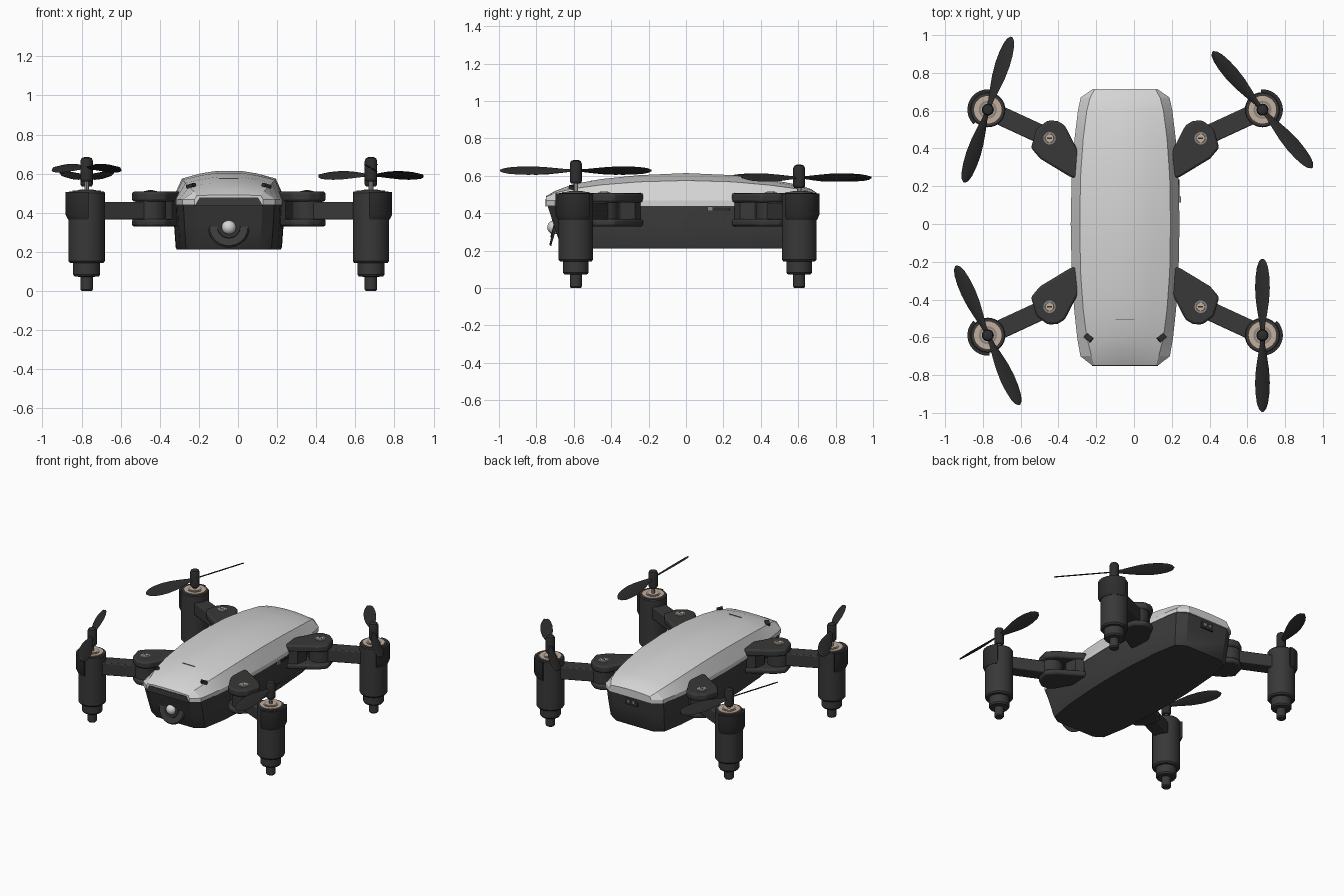
import bpy, bmesh, math
from mathutils import Vector, Matrix

if "Cube" in bpy.data.objects:
    bpy.data.objects.remove(bpy.data.objects["Cube"])

CX, CY = -0.047, 0.008          # centre of the airframe


def material(name, r, g, b):
    m = bpy.data.materials.new(name)
    m.diffuse_color = (r, g, b, 1)
    m.use_nodes = True
    m.node_tree.nodes["Principled BSDF"].inputs["Base Color"].default_value = m.diffuse_color
    return m


LIGHT = material("light_grey_shell", 0.66, 0.66, 0.66)
BODY = material("charcoal_body", 0.045, 0.045, 0.045)
ARM = material("dark_grey_arm", 0.04, 0.04, 0.04)
BLACK = material("black_rotor", 0.026, 0.026, 0.026)
TAN = material("tan_metal", 0.55, 0.42, 0.32)
GREY = material("mid_grey_metal", 0.25, 0.25, 0.25)


def finish(name, bm, mat, angle=30):
    bmesh.ops.recalc_face_normals(bm, faces=bm.faces)
    me = bpy.data.meshes.new(name)
    bm.to_mesh(me)
    bm.free()
    ob = bpy.data.objects.new(name, me)
    bpy.context.collection.objects.link(ob)
    me.materials.append(mat)
    bpy.ops.object.select_all(action='DESELECT')
    bpy.context.view_layer.objects.active = ob
    ob.select_set(True)
    bpy.ops.object.shade_smooth_by_angle(angle=math.radians(angle))
    return ob


def loft(name, rings, mat, angle=30):
    """Skin closed rings of equal length and cap both ends."""
    bm = bmesh.new()
    vs = [[bm.verts.new(p) for p in r] for r in rings]
    n = len(rings[0])
    for a, b in zip(vs, vs[1:]):
        for i in range(n):
            j = (i + 1) % n
            bm.faces.new((a[i], a[j], b[j], b[i]))
    bm.faces.new(vs[0])
    bm.faces.new(vs[-1])
    return finish(name, bm, mat, angle)


def prism(name, pts, z0, z1, mat, bevel=0.0):
    ob = loft(name, [[(x, y, z) for x, y in pts] for z in (z0, z1)], mat)
    if bevel:
        m = ob.modifiers.new("bevel", 'BEVEL')
        m.width, m.segments, m.limit_method = bevel, 2, 'ANGLE'
    return ob


def turned(name, x, y, profile, mat, n=32):
    """Turned part from (radius, height) pairs."""
    ring = [(math.cos(math.tau * i / n), math.sin(math.tau * i / n)) for i in range(n)]
    return loft(name, [[(x + r * c, y + r * s, z) for c, s in ring] for r, z in profile], mat)


def box(name, loc, size, mat, rot=None):
    bm = bmesh.new()
    bmesh.ops.create_cube(bm, size=1)
    bm.transform(Matrix.Translation(loc) @ (rot or Matrix()) @ Matrix.Diagonal((*size, 1)))
    return finish(name, bm, mat)


# Plan outline of the fuselage: (y, half width)
PLAN = [(-0.745, 0.175), (-0.70, 0.235), (-0.5, 0.266), (-0.2, 0.285), (0.0, 0.288),
        (0.2, 0.285), (0.5, 0.264), (0.67, 0.235), (0.715, 0.17)]


def hull_ring(z, front, back, narrow):
    s = [(w - narrow, y * (front if y < 0 else back)) for y, w in PLAN]
    return [(CX + w, y, z) for w, y in s] + [(CX - w, y, z) for w, y in reversed(s)]


# Lower hull with sloping ends
loft("lower_hull", [hull_ring(0.212, 0.89, 0.93, 0.022), hull_ring(0.225, 0.90, 0.94, 0.016),
                    hull_ring(0.34, 0.95, 0.965, 0.008), hull_ring(0.442, 0.995, 0.985, 0.003)], BODY)

# Crowned upper shell: y, half width, shoulder half width, shoulder z, crown z
SHELL = [(-0.748, 0.175, 0.165, 0.487, 0.492), (-0.70, 0.237, 0.178, 0.508, 0.52),
         (-0.6, 0.254, 0.203, 0.532, 0.558), (-0.45, 0.27, 0.222, 0.552, 0.585),
         (-0.25, 0.283, 0.236, 0.568, 0.606), (0.0, 0.288, 0.24, 0.575, 0.617),
         (0.25, 0.283, 0.236, 0.568, 0.606), (0.45, 0.268, 0.222, 0.55, 0.583),
         (0.6, 0.25, 0.203, 0.53, 0.553), (0.67, 0.235, 0.185, 0.513, 0.53),
         (0.715, 0.17, 0.16, 0.49, 0.498)]
rings = []
for y, w, ws, zs, zc in SHELL:
    half = [(w, 0.44), (w, 0.468), (ws, zs), (ws * 0.6, zs + (zc - zs) * 0.62),
            (ws * 0.25, zs + (zc - zs) * 0.94)]
    rings.append([(CX + x, y, z) for x, z in half] + [(CX - x, y, z) for x, z in reversed(half)])
loft("upper_shell", rings, LIGHT, 20)

# Nose: dark brow plate, camera recess and lens
loft("nose_plate", [[(CX + x, y, z) for x, z in
                     ((-0.175, 0.435), (0.175, 0.435), (0.15, 0.477), (-0.15, 0.477))]
                    for y in (-0.752, -0.745)], BODY)
SLOPE = Matrix.Rotation(math.radians(75), 4, 'X')
for name, r, depth, mat, y in (("camera_ring", 0.105, 0.012, BODY, -0.7),
                               ("camera_recess", 0.062, 0.018, BLACK, -0.702)):
    bm = bmesh.new()
    bmesh.ops.create_cone(bm, cap_ends=True, segments=32, radius1=r, radius2=r * 0.93, depth=depth,
                          matrix=Matrix.Translation((CX, y, 0.325)) @ SLOPE)
    finish(name, bm, mat)
bm = bmesh.new()
bmesh.ops.create_uvsphere(bm, u_segments=24, v_segments=12, radius=0.037,
                          matrix=Matrix.Translation((CX, -0.705, 0.325)))
finish("camera_lens", bm, LIGHT, 60)

# Shell vents, seam, side button and slot, rear socket
for s in (-1, 1):
    box("shell_vent", (CX + s * 0.193, -0.602, 0.537), (0.042, 0.03, 0.018), BLACK,
        Matrix.Rotation(s * math.radians(40), 4, 'Z') @ Matrix.Rotation(s * 0.25, 4, 'Y'))
box("shell_seam", (CX, -0.505, 0.5765), (0.1, 0.004, 0.004), GREY)
box("side_button", (CX + 0.286, 0.13, 0.425), (0.02, 0.03, 0.024), GREY)
box("side_slot", (CX + 0.283, 0.19, 0.421), (0.008, 0.09, 0.012), BLACK)
box("rear_socket", (CX, 0.697, 0.405), (0.1, 0.014, 0.055), BLACK)
for s in (-1, 1):
    box("socket_contact", (CX + s * 0.02, 0.702, 0.405), (0.018, 0.01, 0.02), GREY)

# Arm units at the four corners
BRACKET = [(0.24, 0.36), (0.32, 0.515), (0.36, 0.538), (0.41, 0.54), (0.47, 0.495),
           (0.498, 0.395), (0.45, 0.338), (0.285, 0.238), (0.24, 0.238)]
WEB = [(0.24, 0.36), (0.29, 0.45), (0.345, 0.36), (0.33, 0.28), (0.285, 0.25), (0.24, 0.25)]
PIVOT, MOTOR = Vector((0.40, 0.446)), Vector((0.727, 0.597))
along = (MOTOR - PIVOT).normalized()
side = Vector((-along.y, along.x)) * 0.05


def propeller(x, y, z, heading):
    """Two pitched blades; half of the tip-to-tip length is 0.405."""
    outline = [(0.0, 0.013), (0.05, 0.016), (0.11, 0.028), (0.18, 0.040), (0.25, 0.045),
               (0.31, 0.042), (0.36, 0.034), (0.39, 0.022), (0.405, 0.006)]
    pitch = math.radians(30)
    for k in range(2):
        turn = Matrix.Translation((x, y, z)) @ Matrix.Rotation(heading + k * math.pi, 4, 'Z')
        blade = []
        for d, h in outline:
            sect = [(h, 0), (h * 0.4, 0.005), (-h * 0.4, 0.005), (-h, 0), (-h * 0.4, -0.003), (h * 0.4, -0.003)]
            blade.append([turn @ Vector((d, c * math.cos(pitch) - t * -math.sin(pitch),
                                         -c * math.sin(pitch) + t * math.cos(pitch))) for c, t in sect])
        loft("propeller_blade", blade, BLACK, 50)


HEADING = {(-1, 1): 72, (1, 1): 130.7, (-1, -1): 114.5, (1, -1): 90}
for (sx, sy), deg in HEADING.items():
    def place(pts):
        return [(CX + sx * p[0], CY + sy * p[1]) for p in pts]

    # Clevis bracket and folding arm
    prism("bracket_top", place(BRACKET), 0.458, 0.508, ARM, 0.012)
    prism("bracket_bottom", place(BRACKET), 0.33, 0.368, ARM, 0.012)
    prism("bracket_web", place(WEB), 0.36, 0.465, ARM)
    px, py = place([PIVOT])[0]
    turned("arm_knuckle", px, py, [(0.078, 0.366), (0.078, 0.46)], ARM)
    turned("pivot_screw_washer", px, py, [(0.033, 0.5), (0.033, 0.511)], GREY, 24)
    turned("pivot_screw", px, py, [(0.026, 0.505), (0.022, 0.515)], TAN, 24)
    box("screw_slot", (px, py, 0.515), (0.026, 0.007, 0.003), BLACK)
    prism("folding_arm", place([PIVOT + side, MOTOR + side, MOTOR - side, PIVOT - side]),
          0.366, 0.456, ARM, 0.006)

    # Motor pod with stepped foot
    mx, my = place([MOTOR])[0]
    turned("motor_pod", mx, my, [(0.026, 0.0), (0.032, 0.008), (0.032, 0.072), (0.062, 0.074), (0.069, 0.084),
                                 (0.069, 0.142), (0.085, 0.143), (0.093, 0.153), (0.093, 0.502), (0.088, 0.509)], ARM)
    # Outer sleeve gripping the pod
    mid = math.atan2(sy * along.y, sx * along.x)
    arc = [mid + math.radians(a) for a in range(-70, 71, 10)]

    def sleeve(r, z):
        return ([(mx + r * math.cos(a), my + r * math.sin(a), z) for a in arc]
                + [(mx + 0.085 * math.cos(a), my + 0.085 * math.sin(a), z) for a in reversed(arc)])
    loft("pod_sleeve", [sleeve(0.096, 0.365), sleeve(0.108, 0.39), sleeve(0.108, 0.505)], BLACK)
    # Exposed motor top
    turned("motor_cap", mx, my, [(0.073, 0.5), (0.073, 0.513)], TAN)
    turned("motor_cap_ring", mx, my, [(0.048, 0.505), (0.048, 0.516)], GREY)
    turned("motor_bearing", mx, my, [(0.036, 0.505), (0.036, 0.519)], TAN)
    # Rotor shaft, hub and blades
    top = 0.685 if sy < 0 else 0.66
    turned("rotor_shaft", mx, my, [(0.012, 0.5), (0.012, top - 0.1)], GREY, 12)
    turned("rotor_hub", mx, my, [(0.026, top - 0.125), (0.032, top - 0.115), (0.032, top - 0.02),
                                 (0.026, top - 0.006), (0.012, top)], BLACK, 24)
    propeller(mx, my, top - 0.057 if sy < 0 else top - 0.069, math.radians(deg))
